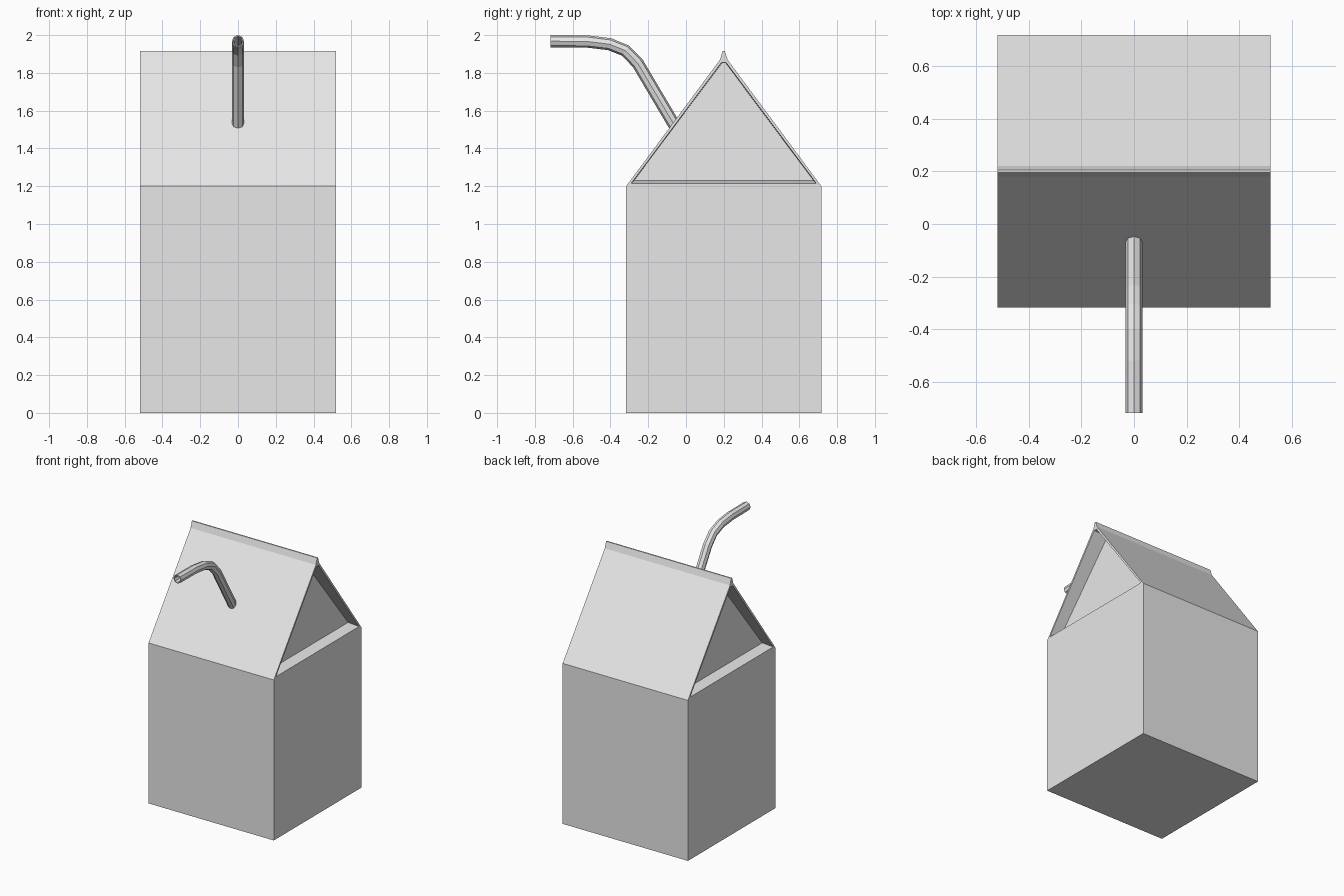
import bpy, bmesh, math
from mathutils import Vector

cube = bpy.data.objects.get("Cube")
if cube:
    bpy.data.objects.remove(cube, do_unlink=True)

# One plain grey for the whole model
grey = bpy.data.materials.new("light_grey")
grey.use_nodes = True
grey.diffuse_color = (0.8, 0.8, 0.8, 1)
grey.node_tree.nodes["Principled BSDF"].inputs["Base Color"].default_value = grey.diffuse_color


def finish(name, bm):
    bmesh.ops.remove_doubles(bm, verts=bm.verts, dist=0.0001)
    bmesh.ops.recalc_face_normals(bm, faces=bm.faces)
    mesh = bpy.data.meshes.new(name)
    bm.to_mesh(mesh)
    bm.free()
    mesh.materials.append(grey)
    obj = bpy.data.objects.new(name, mesh)
    bpy.context.collection.objects.link(obj)
    return obj


def bridge(bm, a, b):
    for i in range(len(a)):
        j = (i + 1) % len(a)
        bm.faces.new((a[i], a[j], b[j], b[i]))


# Carton: walls, roof and pinched ridge from one half profile (half depth, height)
half_width, mid_y = 0.518, 0.2
profile = [(0.517, 0), (0.517, 1.2), (0.02, 1.87), (0.005, 1.917)]
bm = bmesh.new()
ends = {}
for side in (-1, 1):
    x = side * half_width
    front = [bm.verts.new((x, mid_y - d, z)) for d, z in profile]
    back = [bm.verts.new((x, mid_y + d, z)) for d, z in profile]
    ends[side] = front + back[::-1]
    # End wall and the end of the ridge
    for i in (0, 2):
        bm.faces.new((front[i], back[i], back[i + 1], front[i + 1]))
    # Gable: thin rim, then a panel set back under the roof
    loop = [front[1], back[1], back[2], front[2]]
    for half_low, z_low, half_top, z_top, in_low, in_top in (
            (0.49, 1.215, 0.012, 1.855, 0, 0),
            (0.475, 1.23, 0.01, 1.852, 0.08, 0.12)):
        x_low, x_top = side * (half_width - in_low), side * (half_width - in_top)
        inner = [bm.verts.new(p) for p in (
            (x_low, mid_y - half_low, z_low), (x_low, mid_y + half_low, z_low),
            (x_top, mid_y + half_top, z_top), (x_top, mid_y - half_top, z_top))]
        bridge(bm, loop, inner)
        loop = inner
    bm.faces.new(loop)
bridge(bm, ends[-1], ends[1])
finish("carton", bm)

# Straw: eight-sided hollow tube bent along a path of (y, z) points
path = [Vector((0, y, z)) for y, z in (
    (-0.717, 1.968), (-0.52, 1.966), (-0.405, 1.952), (-0.32, 1.918),
    (-0.255, 1.85), (-0.03, 1.47))]
radius, sides = 0.0325, 8
bm = bmesh.new()
previous = None
for i, point in enumerate(path):
    before = (point - path[i - 1]).normalized() if i else Vector()
    after = (path[i + 1] - point).normalized() if i + 1 < len(path) else Vector()
    along = (before + after).normalized()
    across = Vector((1, 0, 0))
    up = across.cross(along)
    ring = [bm.verts.new(point + radius * (across * math.cos(a) + up * math.sin(a)))
            for a in (math.tau * k / sides for k in range(sides))]
    if previous:
        bridge(bm, previous, ring)
    previous = ring
straw = finish("straw", bm)
wall = straw.modifiers.new("wall", 'SOLIDIFY')
wall.thickness = 0.007
wall.offset = -1
